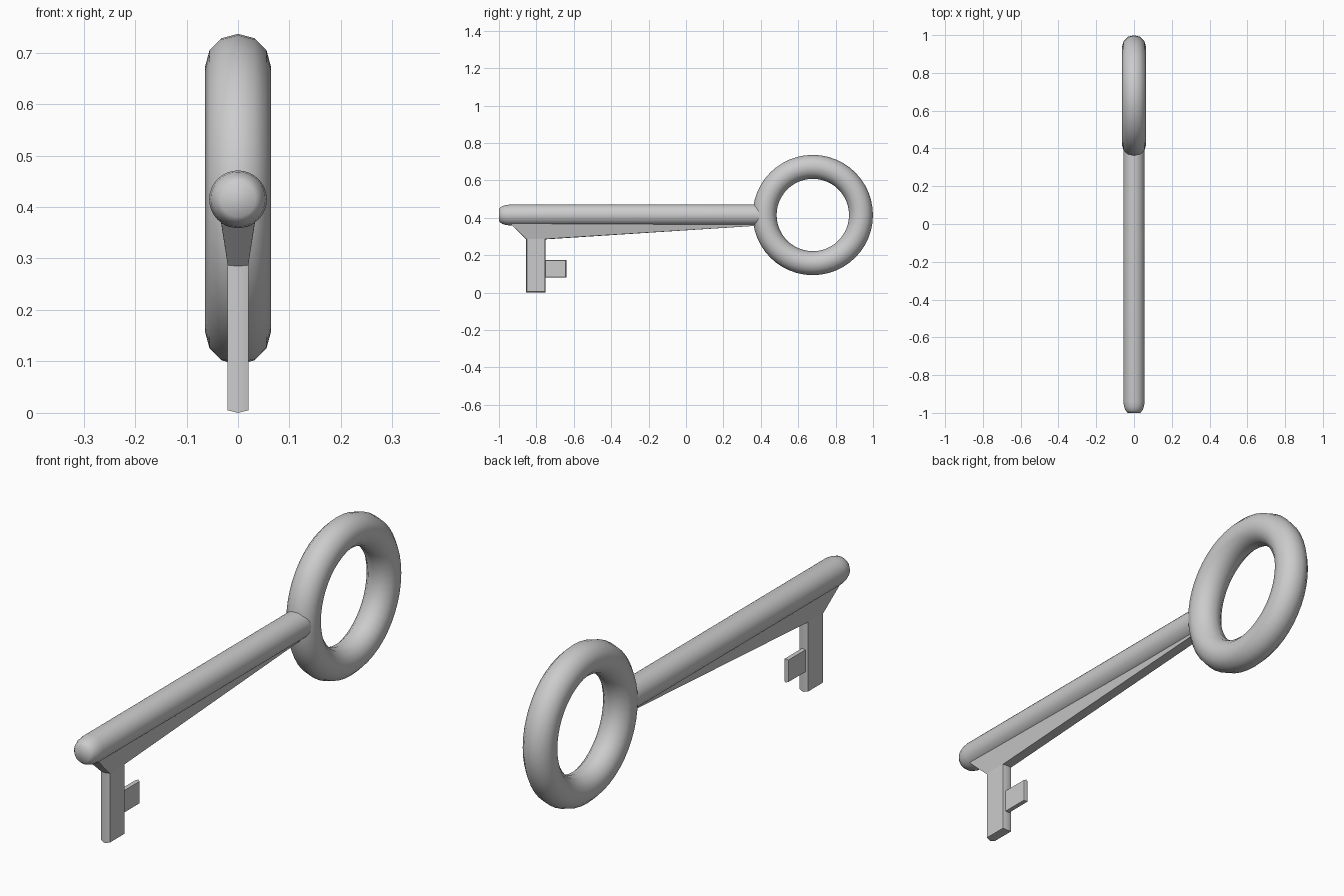
import bpy, bmesh
from math import cos, sin, pi, radians

cube = bpy.data.objects.get("Cube")
if cube:
    bpy.data.objects.remove(cube)

# One plain metal colour
metal = bpy.data.materials.new("grey_metal")
metal.use_nodes = True
grey = (0.6, 0.6, 0.6, 1)
metal.diffuse_color = grey
metal.node_tree.nodes["Principled BSDF"].inputs["Base Color"].default_value = grey

AXIS_Z = 0.415


def finish(obj, angle):
    obj.data.materials.clear()
    obj.data.materials.append(metal)
    bpy.ops.object.select_all(action="DESELECT")
    obj.select_set(True)
    bpy.context.view_layer.objects.active = obj
    bpy.ops.object.shade_smooth_by_angle(angle=radians(angle))


def add_mesh(name, bm, angle):
    bmesh.ops.recalc_face_normals(bm, faces=bm.faces)
    mesh = bpy.data.meshes.new(name)
    bm.to_mesh(mesh)
    bm.free()
    obj = bpy.data.objects.new(name, mesh)
    bpy.context.collection.objects.link(obj)
    finish(obj, angle)


def rod(name, profile, sides):
    """Round bar along y from (y, radius) pairs."""
    bm = bmesh.new()
    rings = [[bm.verts.new((r * cos(2 * pi * i / sides), y,
                            AXIS_Z + r * sin(2 * pi * i / sides)))
              for i in range(sides)] for y, r in profile]
    for a, b in zip(rings, rings[1:]):
        for i in range(sides):
            j = (i + 1) % sides
            bm.faces.new((a[i], a[j], b[j], b[i]))
    bm.faces.new(rings[0])
    bm.faces.new(rings[-1])
    add_mesh(name, bm, 60)


def plate(name, outline, ridge=0.005):
    """Thin plate from (y, z, half width) corners, with a slight ridge round its rim."""
    bm = bmesh.new()
    cy = sum(p[0] for p in outline) / len(outline)
    cz = sum(p[1] for p in outline) / len(outline)

    def layer(side):
        inset = ridge * abs(side)
        return [bm.verts.new((side * w, y + (inset if y < cy else -inset),
                              z + (inset if z < cz else -inset)))
                for y, z, w in outline]

    left, middle, right = layer(1), layer(0), layer(-1)
    for a, b in ((left, middle), (middle, right)):
        for i in range(len(outline)):
            j = (i + 1) % len(outline)
            bm.faces.new((a[i], a[j], b[j], b[i]))
    bm.faces.new(left)
    bm.faces.new(right)
    add_mesh(name, bm, 40)


# Ring handle
bpy.ops.mesh.primitive_torus_add(
    major_segments=48, minor_segments=12, major_radius=0.2575, minor_radius=0.064,
    location=(0, 0.678, AXIS_Z), rotation=(0, pi / 2, 0))
handle = bpy.context.object
handle.name = "ring_handle"
finish(handle, 40)

# Shaft with rounded tip
rod("shaft", [(-1, 0.034), (-0.985, 0.046), (-0.965, 0.053),
              (-0.94, 0.056), (0.42, 0.056)], 32)

# Tapering web under the shaft
plate("shaft_web", [(-0.945, 0.375, 0.033), (-0.855, 0.285, 0.02),
                    (-0.75, 0.285, 0.02), (0.39, 0.36, 0.02),
                    (0.39, 0.385, 0.035), (-0.945, 0.385, 0.035)], 0.002)

# Key bit and its small lug
plate("key_bit", [(-0.855, 0, 0.02), (-0.75, 0, 0.02),
                  (-0.75, 0.32, 0.02), (-0.855, 0.32, 0.02)])
plate("bit_lug", [(-0.79, 0.08, 0.009), (-0.64, 0.08, 0.009),
                  (-0.64, 0.175, 0.009), (-0.79, 0.175, 0.009)], 0.003)
